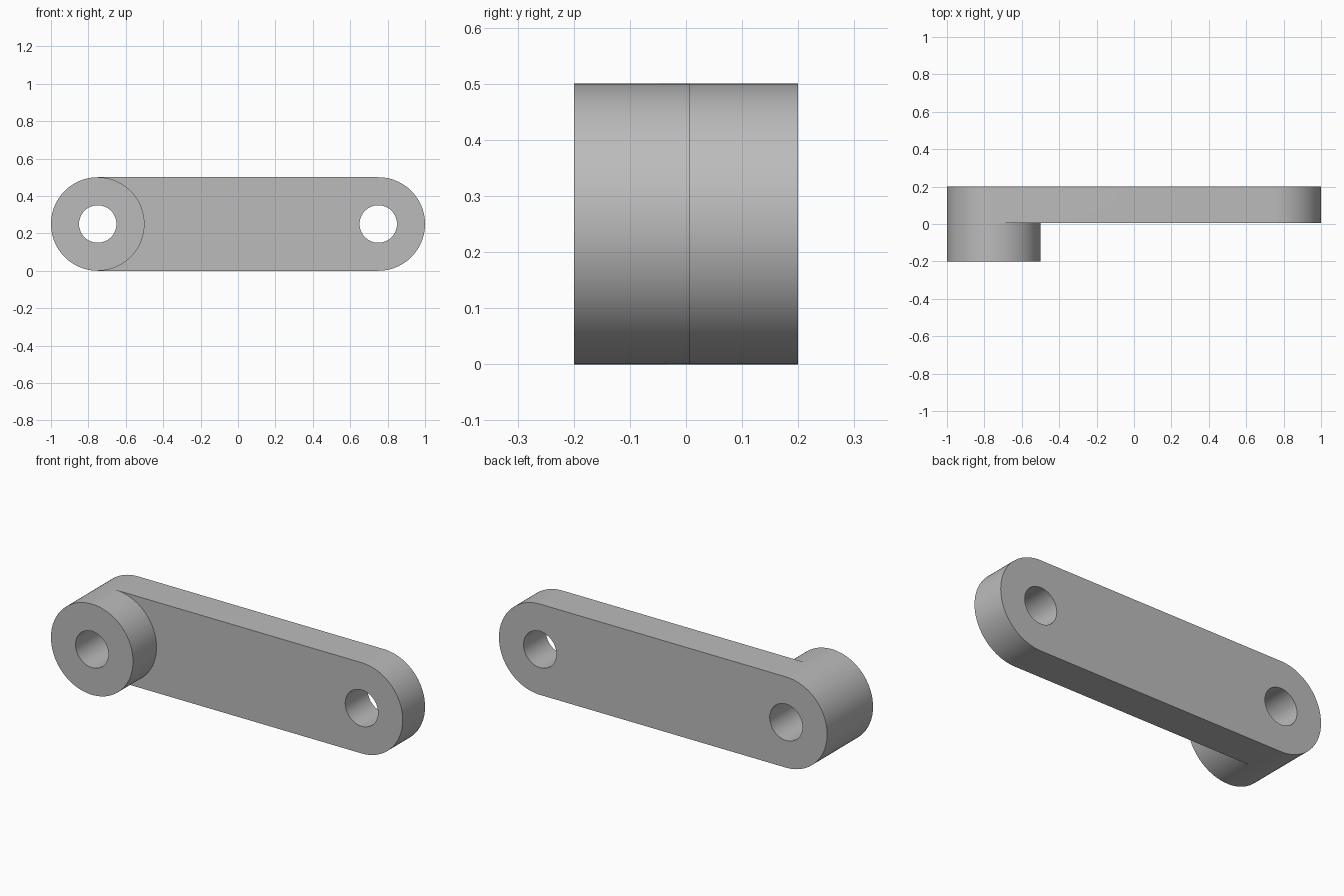
import bpy, bmesh
from math import sin, cos, pi, radians
from mathutils import Vector

cube = bpy.data.objects.get("Cube")
if cube:
    bpy.data.objects.remove(cube, do_unlink=True)

R, HOLE, PIVOT = 0.25, 0.1, 0.75       # outer radius, bore radius, pivot distance
FRONT, STEP, BACK = -0.2, 0.005, 0.2   # depths of boss face, arm face, rear face
HALF = 48                              # segments in a half circle


def arc(cx, r, start, turns):
    """Points from a start angle through a number of half turns."""
    n = abs(turns) * HALF
    step = pi / HALF * (1 if turns > 0 else -1)
    return [(cx + r * cos(start + i * step), R + r * sin(start + i * step))
            for i in range(n + 1)]


def wall(bm, pts, y0, y1):
    """Side surface along a closed outline."""
    a, b = ([bm.verts.new((x, y, z)) for x, z in pts] for y in (y0, y1))
    for i in range(len(pts)):
        bm.faces.new((a[i - 1], a[i], b[i], b[i - 1]))


def cap(bm, loops, y):
    """Flat face inside the first outline, with the others as holes."""
    edges = []
    for pts in loops:
        vs = [bm.verts.new((x, y, z)) for x, z in pts]
        edges += [bm.edges.new((vs[i - 1], vs[i])) for i in range(len(vs))]
    bmesh.ops.triangle_fill(bm, edges=edges, use_beauty=True, normal=Vector((0, -1, 0)))


# Outlines
disc = arc(-PIVOT, R, pi / 2, 2)[:-1]
left_bore = arc(-PIVOT, HOLE, 0, 2)[:-1]
right_bore = arc(PIVOT, HOLE, 0, 2)[:-1]
right_end = arc(PIVOT, R, -pi / 2, 1)
stadium = right_end + arc(-PIVOT, R, pi / 2, 1)
panel = right_end + arc(-PIVOT, R, pi / 2, -1)

bm = bmesh.new()
# Boss
wall(bm, disc, FRONT, STEP)
cap(bm, [disc, left_bore], FRONT)
# Arm
wall(bm, stadium, STEP, BACK)
cap(bm, [panel, right_bore], STEP)
cap(bm, [stadium, left_bore, right_bore], BACK)
# Bores
wall(bm, left_bore, FRONT, BACK)
wall(bm, right_bore, STEP, BACK)
bmesh.ops.remove_doubles(bm, verts=bm.verts, dist=1e-5)
bmesh.ops.recalc_face_normals(bm, faces=bm.faces)

mesh = bpy.data.meshes.new("link_arm")
bm.to_mesh(mesh)
bm.free()
link = bpy.data.objects.new("link_arm", mesh)
bpy.context.collection.objects.link(link)

# Plain grey
grey = bpy.data.materials.new("plain_grey")
grey.use_nodes = True
colour = (0.5, 0.5, 0.5, 1)
grey.diffuse_color = colour
grey.node_tree.nodes["Principled BSDF"].inputs["Base Color"].default_value = colour
mesh.materials.append(grey)

bpy.ops.object.select_all(action="DESELECT")
link.select_set(True)
bpy.context.view_layer.objects.active = link
bpy.ops.object.shade_smooth_by_angle(angle=radians(30))
